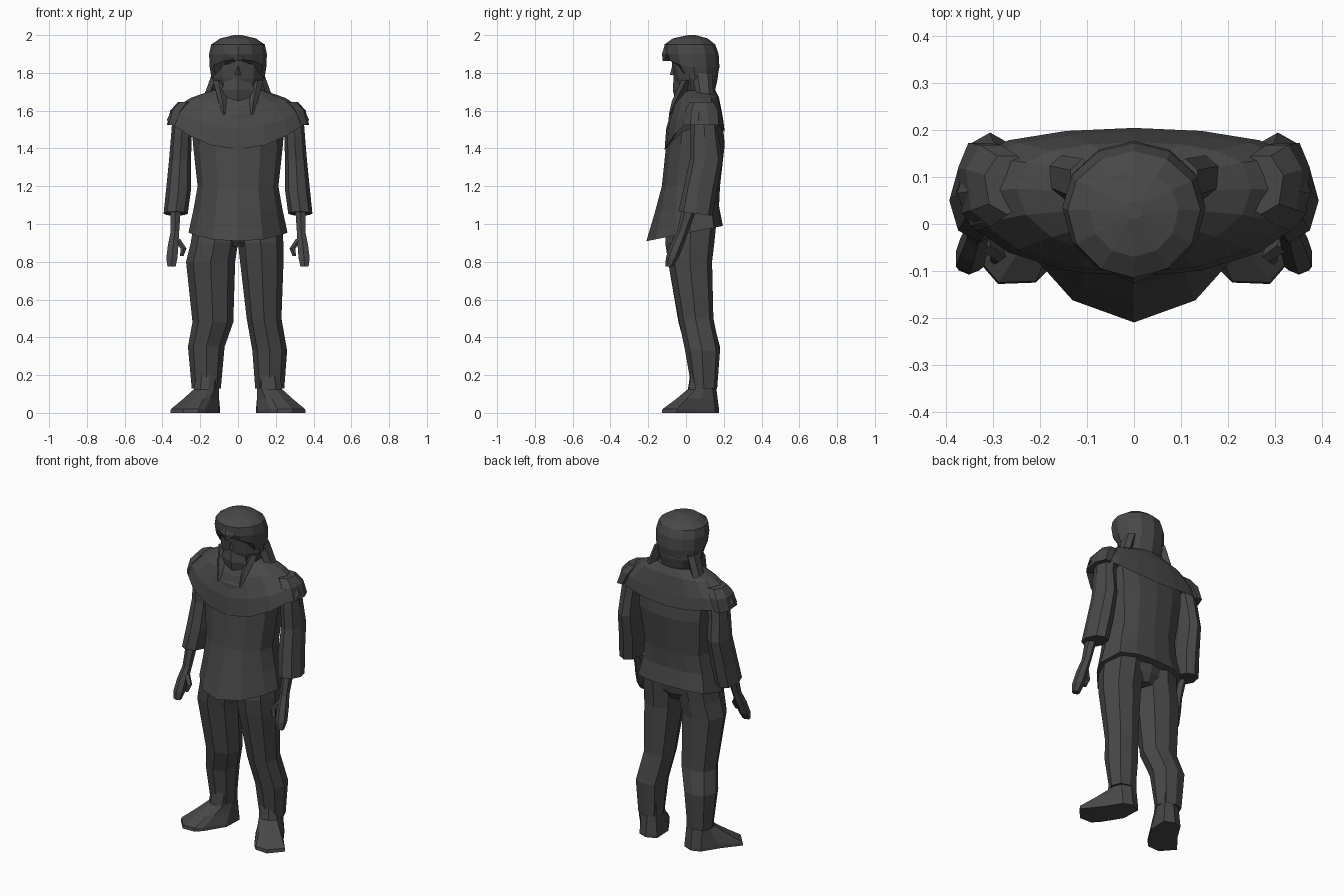
import bpy, bmesh, math
from mathutils import Vector

cloth = bpy.data.materials.new("charcoal")
cloth.diffuse_color = (0.065, 0.065, 0.065, 1)


def ring(z, cx, cy, rx, front, back, n=8, p=1.0, tilt=0.0, drop=0.0, backdrop=0.0, pf=1.0):
    """Roughly elliptical ring; p < 1 squares the back, pf > 1 points the front."""
    pts = []
    for i in range(n):
        a = math.tau * i / n - math.pi / 2
        c, s = math.cos(a), math.sin(a)
        y = abs(s) ** p * back if s > 0 else -abs(s) ** pf * front
        dz = tilt * y - (drop if s < 0 else backdrop) * s * s
        pts.append(Vector((cx + rx * c, cy + y, z + dz)))
    return pts


def skin(name, rings):
    """Faceted skin over a stack of rings, with closed ends."""
    bm = bmesh.new()
    rows = [[bm.verts.new(v) for v in r] for r in rings]
    n = len(rows[0])
    for a, b in zip(rows, rows[1:]):
        for i in range(n):
            j = (i + 1) % n
            bm.faces.new((a[i], a[j], b[j], b[i]))
    bm.faces.new(rows[0])
    bm.faces.new(rows[-1])
    bmesh.ops.recalc_face_normals(bm, faces=bm.faces)
    me = bpy.data.meshes.new(name)
    bm.to_mesh(me)
    bm.free()
    me.materials.append(cloth)
    ob = bpy.data.objects.new(name, me)
    bpy.context.collection.objects.link(ob)
    return ob


def flip(rings, s):
    return [[Vector((v.x * s, v.y, v.z)) for v in r] for r in rings]


# tunic with a pointed, flared hem
skin("tunic", [
    ring(0.955, 0, 0.02, 0.262, 0.23, 0.175, 12, 0.45, 0.2, pf=1.6),
    ring(1.08, 0, 0.03, 0.235, 0.195, 0.145, 12, 0.5, 0.1, pf=1.3),
    ring(1.20, 0, 0.03, 0.214, 0.158, 0.15, 12, 0.5),
    ring(1.42, 0, 0.05, 0.238, 0.155, 0.155, 12, 0.5),
    ring(1.58, 0, 0.06, 0.25, 0.15, 0.13, 12, 0.5),
    ring(1.67, 0, 0.07, 0.12, 0.10, 0.08, 12, 0.6)])

# shoulder mantle, hanging lowest at the chest
skin("mantle", [
    ring(1.57, 0, 0.06, 0.335, 0.15, 0.12, 16, 0.6, drop=0.16, backdrop=0.06),
    ring(1.55, 0, 0.065, 0.378, 0.178, 0.14, 16, 0.6, drop=0.155, backdrop=0.06),
    ring(1.605, 0, 0.07, 0.35, 0.175, 0.125, 16, 0.55, drop=0.10, backdrop=0.04),
    ring(1.668, 0, 0.075, 0.25, 0.145, 0.10, 16, 0.6, drop=0.04),
    ring(1.71, 0, 0.07, 0.13, 0.105, 0.085, 16, 0.8, drop=0.02)])

# head: face and neck, then the cap with an overhanging brow
skin("face", [
    ring(1.60, 0, 0.05, 0.09, 0.08, 0.09, 10),
    ring(1.69, 0, 0.06, 0.105, 0.10, 0.09, 10),
    ring(1.77, 0, 0.06, 0.14, 0.125, 0.108, 10),
    ring(1.90, 0, 0.04, 0.14, 0.12, 0.13, 10)])
skin("cap", [
    ring(1.77, 0, 0.05, 0.140, 0.11, 0.115, 12, drop=-0.09),
    ring(1.83, 0, 0.04, 0.15, 0.14, 0.137, 12, drop=-0.045),
    ring(1.90, 0, 0.035, 0.153, 0.15, 0.138, 12),
    ring(1.95, 0, 0.03, 0.142, 0.145, 0.125, 12),
    ring(1.982, 0, 0.03, 0.095, 0.10, 0.085, 12),
    ring(2.0, 0, 0.03, 0.02, 0.02, 0.02, 12)])
skin("brow_peak", [
    ring(1.862, 0, -0.105, 0.014, 0.018, 0.03, 5),
    ring(1.90, 0, -0.095, 0.05, 0.032, 0.03, 5),
    ring(1.94, 0, -0.085, 0.03, 0.03, 0.03, 5)])
skin("nose", [
    ring(1.79, 0, -0.055, 0.022, 0.03, 0.02, 4),
    ring(1.85, 0, -0.06, 0.01, 0.01, 0.02, 4)])
skin("beard", [
    ring(1.645, 0, -0.03, 0.045, 0.025, 0.06, 6),
    ring(1.71, 0, -0.01, 0.10, 0.06, 0.06, 6),
    ring(1.79, 0, 0.0, 0.07, 0.065, 0.06, 6)])

# paired arms and hair
for s, side in ((1, "left"), (-1, "right")):
    skin(side + "_sleeve", flip([
        ring(1.055, 0.33, 0.05, 0.064, 0.09, 0.09, 8, 0.8, tilt=-0.12),
        ring(1.18, 0.315, 0.065, 0.066, 0.08, 0.10, 8, 0.8),
        ring(1.34, 0.307, 0.10, 0.058, 0.08, 0.095, 8, 0.8),
        ring(1.46, 0.30, 0.10, 0.055, 0.08, 0.075, 8, 0.8),
        ring(1.59, 0.285, 0.09, 0.06, 0.06, 0.07, 8, 0.8)], s))
    skin(side + "_hand", flip([
        ring(0.775, 0.352, -0.09, 0.025, 0.018, 0.018, 6),
        ring(0.82, 0.350, -0.075, 0.034, 0.032, 0.035, 6),
        ring(0.89, 0.343, -0.05, 0.032, 0.033, 0.038, 6),
        ring(0.96, 0.334, -0.02, 0.026, 0.028, 0.032, 6),
        ring(1.15, 0.328, 0.04, 0.034, 0.045, 0.045, 6)], s))
    skin(side + "_thumb", flip([
        ring(0.83, 0.298, -0.075, 0.010, 0.012, 0.012, 5),
        ring(0.87, 0.288, -0.065, 0.016, 0.016, 0.016, 5),
        ring(0.92, 0.325, -0.04, 0.02, 0.018, 0.018, 5)], s))
    skin(side + "_front_lock", flip([
        ring(1.58, 0.074, -0.085, 0.006, 0.006, 0.006, 4),
        ring(1.65, 0.082, -0.055, 0.022, 0.02, 0.03, 4),
        ring(1.76, 0.105, 0.0, 0.028, 0.025, 0.04, 4)], s))
    skin(side + "_side_lock", flip([
        ring(1.65, 0.165, 0.10, 0.04, 0.05, 0.05, 6),
        ring(1.70, 0.145, 0.10, 0.032, 0.05, 0.045, 6),
        ring(1.80, 0.11, 0.09, 0.03, 0.06, 0.05, 6)], s))
    skin(side + "_shoulder_stud", flip([
        ring(1.56, 0.315, 0.135, 0.02, 0.02, 0.02, 6),
        ring(1.605, 0.315, 0.135, 0.01, 0.01, 0.01, 6)], s))
    # ragged flap of the mantle over each shoulder
    skin(side + "_shoulder_flap", flip([
        ring(1.525, 0.335, 0.085, 0.042, 0.10, 0.095, 7, 0.7),
        ring(1.60, 0.305, 0.085, 0.055, 0.09, 0.09, 7, 0.7),
        ring(1.645, 0.27, 0.08, 0.05, 0.06, 0.07, 7, 0.7)], s))

    # shoes: outturned sole drawn up to the ankle
    sole = [(.095, .15), (.155, .175), (.21, .155), (.27, .06), (.358, -.05),
            (.29, -.128), (.21, -.125), (.175, -.09), (.10, .03)]
    ankle = [(.105, .145), (.155, .16), (.21, .14), (.225, .10), (.22, .06),
             (.19, .03), (.15, .025), (.12, .04), (.10, .09)]
    shoe = []
    for z, t in ((0, 0), (0.02, 0.02), (0.075, 0.5), (0.125, 0.9), (0.22, 1)):
        shoe.append([Vector((a[0] + (b[0] - a[0]) * t, a[1] + (b[1] - a[1]) * t, z))
                     for a, b in zip(sole, ankle)])
    skin(side + "_shoe", flip(shoe, s))

# trouser legs, slightly different on each side
skin("left_trouser", [
    ring(0.13, 0.168, 0.095, 0.077, 0.065, 0.07, 8, 0.7),
    ring(0.33, 0.168, 0.085, 0.092, 0.09, 0.095, 8, 0.7),
    ring(0.50, 0.138, 0.05, 0.092, 0.09, 0.095, 8, 0.7),
    ring(0.80, 0.126, 0.02, 0.115, 0.115, 0.118, 8, 0.7),
    ring(0.90, 0.120, 0.02, 0.120, 0.13, 0.13, 8, 0.7),
    ring(1.00, 0.115, 0.03, 0.12, 0.13, 0.13, 8, 0.7)])
skin("right_trouser", flip([
    ring(0.13, 0.168, 0.095, 0.077, 0.065, 0.07, 8, 0.7),
    ring(0.35, 0.168, 0.085, 0.097, 0.09, 0.095, 8, 0.7),
    ring(0.48, 0.133, 0.05, 0.108, 0.09, 0.095, 8, 0.7),
    ring(0.80, 0.145, 0.02, 0.130, 0.115, 0.118, 8, 0.7),
    ring(0.90, 0.125, 0.02, 0.125, 0.13, 0.13, 8, 0.7),
    ring(1.00, 0.115, 0.03, 0.12, 0.13, 0.13, 8, 0.7)], -1))
skin("trouser_seat", [
    ring(0.88, 0, 0.03, 0.08, 0.08, 0.09, 8, 0.6),
    ring(0.93, 0, 0.03, 0.15, 0.12, 0.12, 8, 0.6),
    ring(1.00, 0, 0.03, 0.18, 0.13, 0.13, 8, 0.6)])
